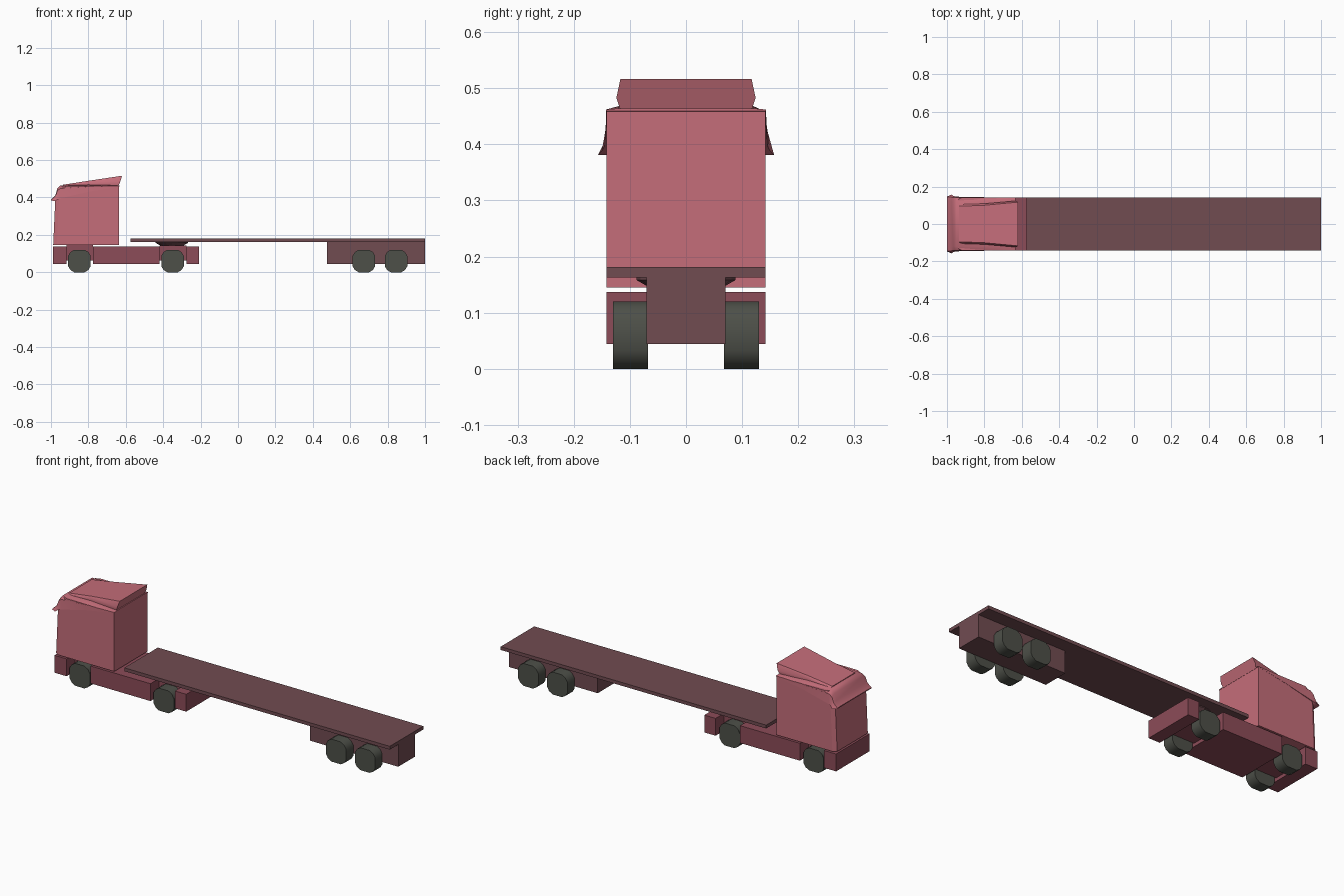
import bpy, bmesh, math

if "Cube" in bpy.data.objects:
    bpy.data.objects.remove(bpy.data.objects["Cube"])


def mat(name, c):
    m = bpy.data.materials.new(name)
    m.diffuse_color = (*c, 1)
    m.use_nodes = True
    m.node_tree.nodes["Principled BSDF"].inputs["Base Color"].default_value = m.diffuse_color
    return m


PINK = mat("cab pink", (0.56, 0.155, 0.195))
RED = mat("chassis dark red", (0.265, 0.072, 0.098))
BROWN = mat("trailer brown", (0.165, 0.072, 0.083))
GREY = mat("tyre grey", (0.075, 0.08, 0.066))


def loft(name, rings, material, smooth=None):
    """Skin a list of equal-length vertex rings and cap both ends."""
    bm = bmesh.new()
    vs = [[bm.verts.new(p) for p in r] for r in rings]
    n = len(vs[0])
    for a, b in zip(vs, vs[1:]):
        for i in range(n):
            j = (i + 1) % n
            bm.faces.new((a[i], a[j], b[j], b[i]))
    bm.faces.new(vs[0])
    bm.faces.new(vs[-1])
    bmesh.ops.recalc_face_normals(bm, faces=bm.faces)
    me = bpy.data.meshes.new(name)
    bm.to_mesh(me)
    bm.free()
    me.materials.append(material)
    ob = bpy.data.objects.new(name, me)
    bpy.context.collection.objects.link(ob)
    if smooth:
        bpy.ops.object.select_all(action='DESELECT')
        bpy.context.view_layer.objects.active = ob
        ob.select_set(True)
        bpy.ops.object.shade_smooth_by_angle(angle=math.radians(smooth))
    return ob


def box(name, x0, x1, hy, z0, z1, material):
    ring = lambda z: [(x0, -hy, z), (x1, -hy, z), (x1, hy, z), (x0, hy, z)]
    return loft(name, [ring(z0), ring(z1)], material)


def section(x, half):
    """Symmetric cross-section: half is a list of (y, z); x may lean per point."""
    xs = x if isinstance(x, tuple) else (x,) * len(half)
    right = [(a, y, z) for a, (y, z) in zip(xs, half)]
    return right + [(a, -y, z) for a, y, z in reversed(right)]


# tractor chassis: full-width blocks with a narrow spine in the wheel wells
box("front_bumper", -0.99, -0.918, 0.142, 0.044, 0.137, RED)
box("chassis_middle", -0.775, -0.42, 0.142, 0.044, 0.137, RED)
box("chassis_tail", -0.275, -0.208, 0.142, 0.044, 0.137, RED)
box("front_axle_block", -0.918, -0.775, 0.069, 0.062, 0.1455, RED)
box("rear_axle_block", -0.42, -0.275, 0.069, 0.062, 0.143, RED)

# cab body, front leaning back with chamfered corners
loft("cab_body", [[(xf, 0.13, z), (xf + 0.02, 0.142, z), (-0.635, 0.142, z),
                   (-0.635, -0.142, z), (xf + 0.02, -0.142, z), (xf, -0.13, z)]
                  for z, xf in ((0.145, -0.988), (0.39, -0.977),
                                (0.43, -0.962), (0.46, -0.94))], PINK)

# rounded roof cap flaring into a sun visor at the front
loft("roof_cap", [
    section(-1.0, [(0.147, 0.383), (0.145, 0.386), (0.12, 0.388)]),
    section(-0.976, [(0.157, 0.381), (0.143, 0.408), (0.12, 0.412)]),
    section(-0.966, [(0.150, 0.388), (0.142, 0.435), (0.12, 0.448)]),
    section(-0.95, [(0.146, 0.395), (0.142, 0.448), (0.12, 0.464)]),
    section(-0.80, [(0.143, 0.43), (0.1425, 0.458), (0.12, 0.468)]),
    section(-0.634, [(0.1425, 0.459), (0.1425, 0.462), (0.12, 0.464)]),
], PINK, 40)

# wind deflector rising to the rear
loft("roof_deflector", [
    section(-0.935, [(0.105, 0.455), (0.105, 0.462), (0.095, 0.468)]),
    section(-0.80, [(0.105, 0.455), (0.109, 0.476), (0.100, 0.489)]),
    section((-0.640, -0.630, -0.620), [(0.117, 0.461), (0.124, 0.483), (0.117, 0.516)]),
], PINK, 40)

# coupling plate, wider at the top
loft("coupling_plate", [[(-0.354 + r * math.cos(a), r * math.sin(a), z)
                         for a in [math.tau * i / 16 for i in range(16)]]
                        for r, z in ((0.06, 0.142), (0.088, 0.158), (0.088, 0.163))], BROWN)

# trailer
box("trailer_deck", -0.575, 1.0, 0.142, 0.163, 0.181, BROWN)
box("trailer_axle_box", 0.475, 1.0, 0.07, 0.044, 0.165, BROWN)

# squarish twelve-sided wheels
quarter = [(0.06, 0.028), (0.048, 0.048), (0.028, 0.06)]
profile = []
for k in range(4):
    for p, q in quarter:
        for _ in range(k):
            p, q = -q, p
        profile.append((p, q))
for label, x in (("steer", -0.848), ("drive", -0.35),
                 ("trailer_front", 0.673), ("trailer_rear", 0.845)):
    for side, s in (("left", 1), ("right", -1)):
        loft(f"{label}_wheel_{side}",
             [[(x + p, s * y, 0.06 + q) for p, q in profile] for y in (0.068, 0.13)],
             GREY, 35)
